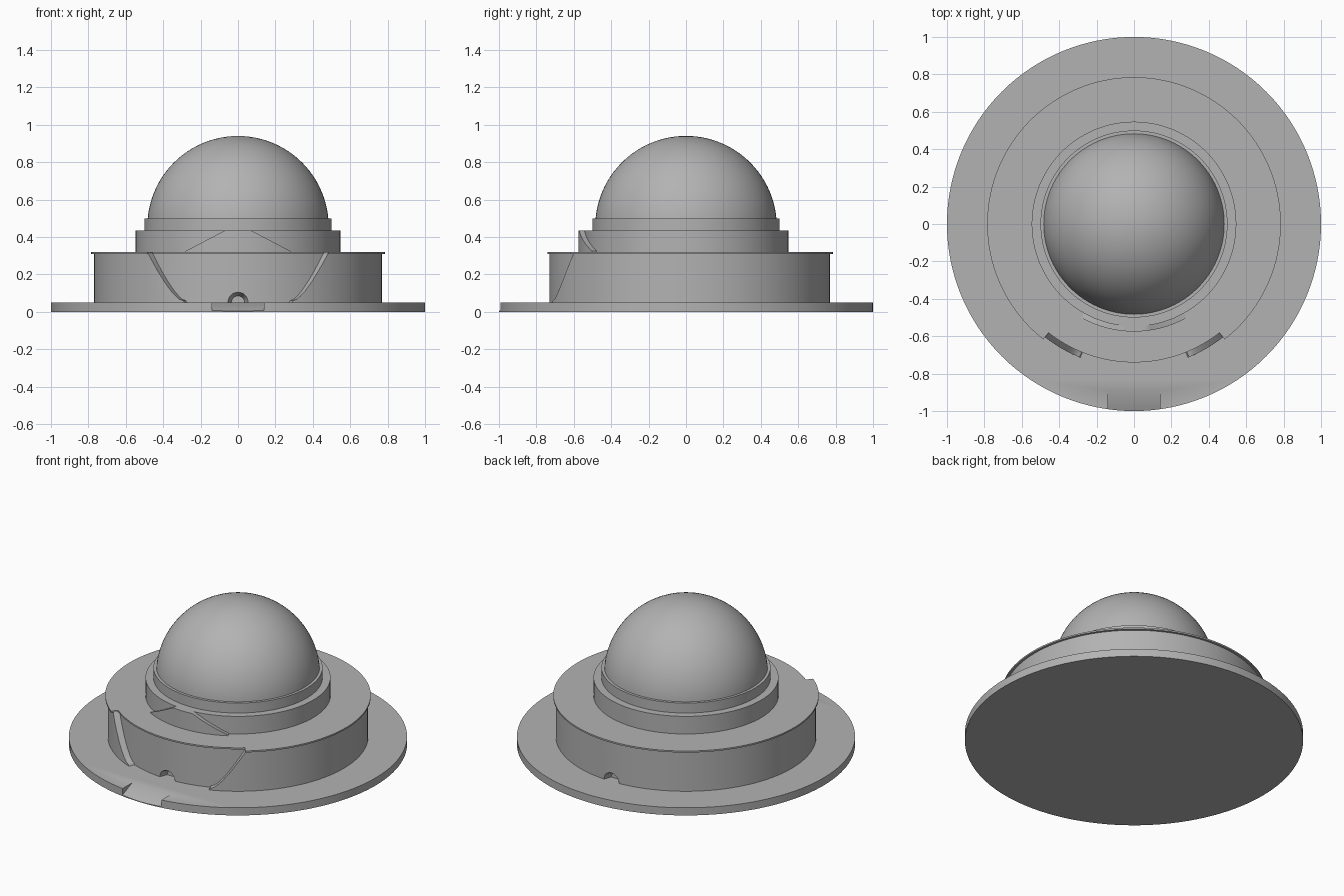
import bpy, bmesh, math
from mathutils import Matrix

if "Cube" in bpy.data.objects:
    bpy.data.objects.remove(bpy.data.objects["Cube"])

grey = bpy.data.materials.new("stone_grey")
grey.use_nodes = True
COLOUR = (0.45, 0.45, 0.45, 1)
grey.diffuse_color = COLOUR
grey.node_tree.nodes["Principled BSDF"].inputs["Base Color"].default_value = COLOUR


def finish(name, bm):
    bmesh.ops.recalc_face_normals(bm, faces=bm.faces)
    mesh = bpy.data.meshes.new(name)
    bm.to_mesh(mesh)
    bm.free()
    obj = bpy.data.objects.new(name, mesh)
    bpy.context.collection.objects.link(obj)
    mesh.materials.append(grey)
    return obj


def disc(name, radius, z0, z1):
    bm = bmesh.new()
    bmesh.ops.create_cone(bm, cap_ends=True, segments=128, radius1=radius, radius2=radius,
                          depth=z1 - z0, matrix=Matrix.Translation((0, 0, (z0 + z1) / 2)))
    return finish(name, bm)


def sector(name, r0, r1, half_x, radius, low, high, steps=48):
    """Curved block at the front; low and high give z from the distance to the middle."""
    bm = bmesh.new()
    reach = math.asin(half_x / radius)
    rings = []
    for i in range(steps + 1):
        a = reach * (2 * i / steps - 1)
        x = abs(radius * math.sin(a))
        rings.append([bm.verts.new((r * math.sin(a), -r * math.cos(a), z))
                      for r, z in ((r0, low(x)), (r1, low(x)), (r1, high(x)), (r0, high(x)))])
    for a, b in zip(rings, rings[1:]):
        for k in range(4):
            n = (k + 1) % 4
            bm.faces.new((a[k], a[n], b[n], b[k]))
    bm.faces.new(rings[0])
    bm.faces.new(rings[-1])
    return finish(name, bm)


def cut(target, cutter):
    mod = target.modifiers.new("cut", 'BOOLEAN')
    mod.operation = 'DIFFERENCE'
    mod.solver = 'EXACT'
    mod.object = cutter
    bpy.context.view_layer.objects.active = target
    bpy.ops.object.modifier_apply(modifier=mod.name)
    bpy.data.objects.remove(cutter)


def bowl(x):
    t = max(0, (x - 0.3) / 0.18)
    return 0.03 if x < 0.29 else 0.06 + 0.25 * min(t, 1.05) ** 1.4


# Ground plate with a short ramp at the front edge
base = disc("base_plate", 1.0, 0, 0.05)
bm = bmesh.new()
ends = [[bm.verts.new((x, y, z)) for y, z in ((-0.89, 0.05), (-1.01, 0.0), (-1.01, 0.1), (-0.89, 0.1))]
        for x in (-0.14, 0.14)]
bm.faces.new(ends[0])
bm.faces.new(ends[1])
for k in range(4):
    n = (k + 1) % 4
    bm.faces.new((ends[0][k], ends[0][n], ends[1][n], ends[1][k]))
cut(base, finish("ramp_cutter", bm))

# Main drum and its rim, recessed at the front
drum = disc("lower_drum", 0.77, 0.05, 0.31)
cut(drum, sector("recess_cutter", 0.73, 0.9, 0.48, 0.77, bowl, lambda x: 0.4))
rim = disc("drum_rim", 0.785, 0.31, 0.32)
cut(rim, sector("rim_cutter", 0.74, 0.9, 0.485, 0.785, lambda x: 0.2, lambda x: 0.4))

# Arched doorways at front and back
for y, side in ((-0.73, -1), (0.77, 1)):
    bm = bmesh.new()
    bmesh.ops.create_cone(bm, cap_ends=True, segments=32, radius1=0.035, radius2=0.075, depth=0.1,
                          matrix=Matrix.Translation((0, y, 0.05))
                          @ Matrix.Rotation(-side * math.pi / 2, 4, 'X'))
    cut(drum, finish("doorway_cutter", bm))

# Upper drum, sloped front panel and collar
disc("upper_drum", 0.547, 0.32, 0.435)
sector("front_panel", 0.5, 0.575, 0.28, 0.575, lambda x: 0.32,
       lambda x: 0.435 - 0.11 * max(0, x - 0.07) / 0.21)
disc("collar", 0.5, 0.435, 0.5)

# Dome
bm = bmesh.new()
bmesh.ops.create_uvsphere(bm, u_segments=96, v_segments=48, radius=0.485,
                          matrix=Matrix.Translation((0, 0, 0.455)))
bmesh.ops.bisect_plane(bm, geom=bm.verts[:] + bm.edges[:] + bm.faces[:],
                       plane_co=(0, 0, 0.49), plane_no=(0, 0, 1), clear_inner=True)
finish("dome", bm)

for obj in bpy.context.collection.objects:
    if obj.type == 'MESH' and grey.name in obj.data.materials:
        bpy.ops.object.select_all(action='DESELECT')
        obj.select_set(True)
        bpy.context.view_layer.objects.active = obj
        bpy.ops.object.shade_smooth_by_angle(angle=math.radians(30))
